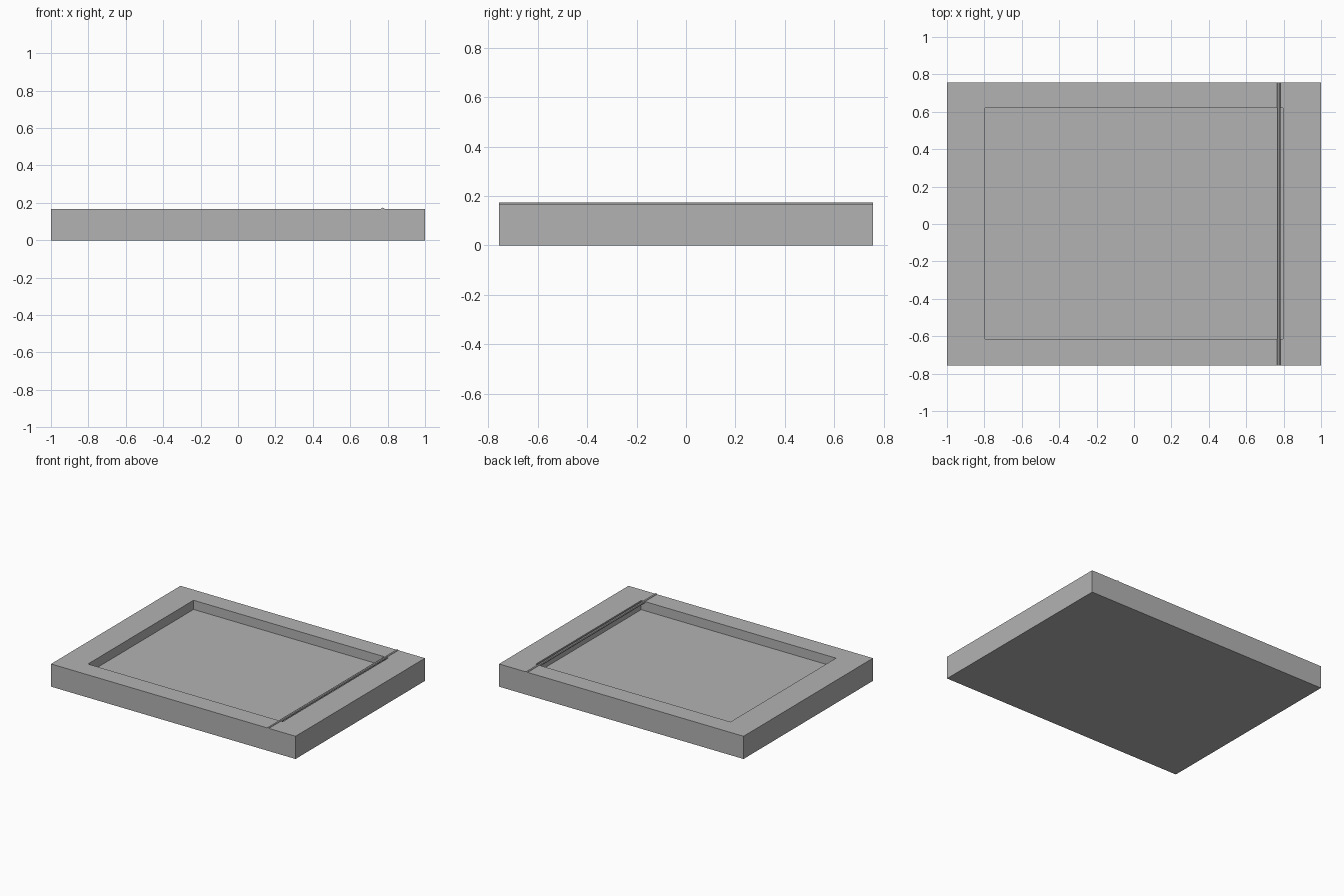
import bpy
import bmesh
from math import pi
from mathutils import Matrix

cube = bpy.data.objects.get("Cube")
if cube:
    bpy.data.objects.remove(cube, do_unlink=True)

# One flat grey for the whole model
grey = bpy.data.materials.new("plain_grey")
grey.use_nodes = True
colour = (0.45, 0.45, 0.45, 1)
grey.diffuse_color = colour
grey.node_tree.nodes["Principled BSDF"].inputs["Base Color"].default_value = colour

LENGTH, DEPTH, HEIGHT = 2.0, 1.512, 0.168
FLOOR = 0.10


def add_object(name, bm):
    bmesh.ops.recalc_face_normals(bm, faces=bm.faces)
    mesh = bpy.data.meshes.new(name)
    bm.to_mesh(mesh)
    bm.free()
    mesh.materials.append(grey)
    obj = bpy.data.objects.new(name, mesh)
    bpy.context.collection.objects.link(obj)
    return obj


# Tray: a slab whose top face is inset and pushed down to form the recess
bm = bmesh.new()
bmesh.ops.create_cube(bm, size=1, matrix=Matrix.Translation((0, 0, HEIGHT / 2))
                      @ Matrix.Diagonal((LENGTH, DEPTH, HEIGHT, 1)))
top = max(bm.faces, key=lambda f: f.calc_center_median().z)
bmesh.ops.inset_individual(bm, faces=[top], thickness=0.1)
for v in top.verts:
    v.co.x = 0.797 if v.co.x > 0 else -0.797
    v.co.y = 0.619 if v.co.y > 0 else -0.615
floor = bmesh.ops.extrude_discrete_faces(bm, faces=[top])["faces"][0]
for v in floor.verts:
    v.co.z = FLOOR
add_object("tray", bm)

# Thin rod lying across the recess, sunk into the rim at both ends
bm = bmesh.new()
bmesh.ops.create_cone(bm, cap_ends=True, segments=8, radius1=0.01, radius2=0.01,
                      depth=DEPTH, matrix=Matrix.Translation((0.774, 0, 0.164))
                      @ Matrix.Rotation(pi / 2, 4, "X"))
add_object("cross_rod", bm)
